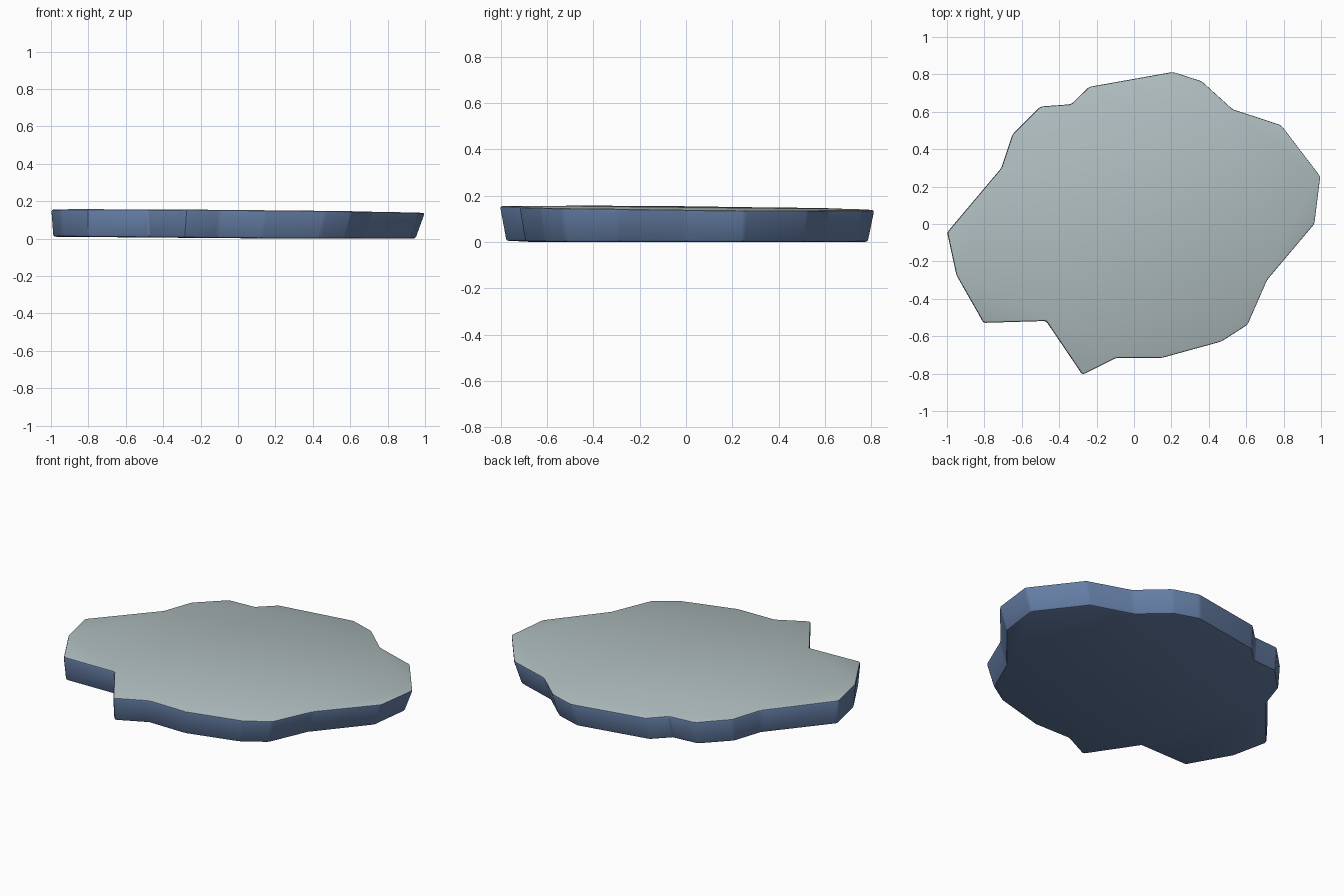
import bpy
import bmesh
import math

cube = bpy.data.objects.get("Cube")
if cube:
    bpy.data.objects.remove(cube, do_unlink=True)


def make_material(name, color):
    mat = bpy.data.materials.new(name)
    mat.use_nodes = True
    mat.diffuse_color = color
    mat.node_tree.nodes["Principled BSDF"].inputs["Base Color"].default_value = color
    return mat


# Outline of the slab's upper edge, clockwise from the left tip
OUTLINE = [
    (-1, -.045), (-.71, .30), (-.65, .48), (-.5, .63), (-.335, .642),
    (-.24, .735), (.21, .815), (.365, .765), (.53, .615), (.79, .53),
    (1, .255), (.968, 0), (.715, -.30), (.61, -.54), (.47, -.63),
    (.15, -.718), (-.095, -.718), (-.275, -.808), (-.47, -.52),
    (-.805, -.53), (-.95, -.275),
]

# Slab: gently tilted top, walls tapering towards the underside
bm = bmesh.new()
upper = [bm.verts.new((x, y, .147 - .008 * x - .008 * y)) for x, y in OUTLINE]
lower = [bm.verts.new((x * .97 - .02, y * .965, max(0, .002 - .008 * x)))
         for x, y in OUTLINE]
bm.faces.new(upper)
bm.faces.new(lower[::-1])
for i in range(len(upper)):
    j = (i + 1) % len(upper)
    bm.faces.new((upper[i], lower[i], lower[j], upper[j]))
bmesh.ops.recalc_face_normals(bm, faces=bm.faces)

# Softly worn edges
bmesh.ops.bevel(bm, geom=bm.edges[:], offset=.012, segments=2,
                profile=.5, affect='EDGES', clamp_overlap=True)
bm.normal_update()

# Snow on the flat top, blue ice everywhere else
for face in bm.faces:
    face.material_index = 0 if face.normal.z > .85 else 1

mesh = bpy.data.meshes.new("ice_slab")
bm.to_mesh(mesh)
bm.free()
mesh.materials.append(make_material("pale grey snow", (.43, .51, .52, 1)))
mesh.materials.append(make_material("blue ice", (.13, .21, .38, 1)))

slab = bpy.data.objects.new("ice_slab", mesh)
bpy.context.collection.objects.link(slab)
bpy.context.view_layer.objects.active = slab
slab.select_set(True)
bpy.ops.object.shade_smooth_by_angle(angle=math.radians(30))
